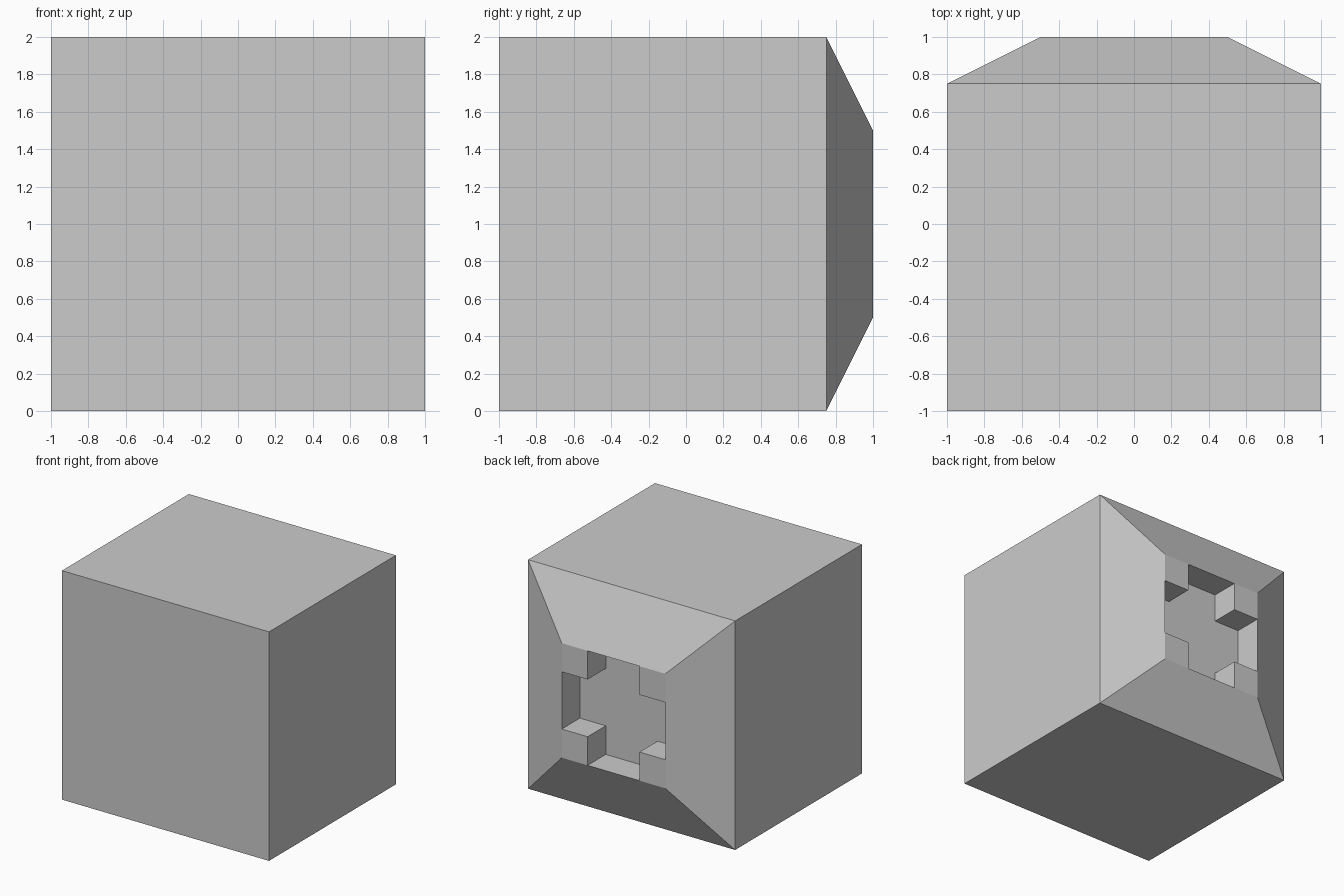
import bpy, bmesh
from mathutils import Matrix, Vector

if "Cube" in bpy.data.objects:
    bpy.data.objects.remove(bpy.data.objects["Cube"])

bm = bmesh.new()

# Main block: 2 x 1.75 x 2, back at y = 0.75
bmesh.ops.create_cube(bm, size=2, matrix=Matrix.Translation((0, -0.125, 1)) @ Matrix.Diagonal((1, 0.875, 1, 1)))

# Tapered back: extrude the back face and shrink it to half size
back = max(bm.faces, key=lambda f: f.calc_center_median().y)
ext = bmesh.ops.extrude_face_region(bm, geom=[back])["geom"]
for v in [g for g in ext if isinstance(g, bmesh.types.BMVert)]:
    v.co = Vector((v.co.x * 0.5, 1.0, 1 + (v.co.z - 1) * 0.5))

# Split the back cap into a 4 x 4 grid
cap = max(bm.faces, key=lambda f: f.calc_center_median().y)
bmesh.ops.subdivide_edges(bm, edges=cap.edges[:], cuts=3, use_grid_fill=True)

# Cross-shaped socket: sink every cell except the four corners
def in_cross(f):
    c = f.calc_center_median()
    return c.y > 0.99 and min(abs(c.x), abs(c.z - 1)) < 0.25

cells = [f for f in bm.faces if in_cross(f)]
ext = bmesh.ops.extrude_face_region(bm, geom=cells)["geom"]
bmesh.ops.translate(bm, vec=(0, -0.3, 0), verts=[g for g in ext if isinstance(g, bmesh.types.BMVert)])
for f in [f for f in bm.faces if in_cross(f)]:
    bm.faces.remove(f)

# Merge flat cells and tidy normals
bmesh.ops.dissolve_limit(bm, angle_limit=0.01, verts=bm.verts[:], edges=bm.edges[:])
loose = [e for e in bm.edges if not e.link_faces]
bmesh.ops.delete(bm, geom=loose, context='EDGES')
bmesh.ops.recalc_face_normals(bm, faces=bm.faces[:])

mesh = bpy.data.meshes.new("socketed_block")
bm.to_mesh(mesh)
bm.free()
bpy.context.collection.objects.link(bpy.data.objects.new("socketed_block", mesh))
